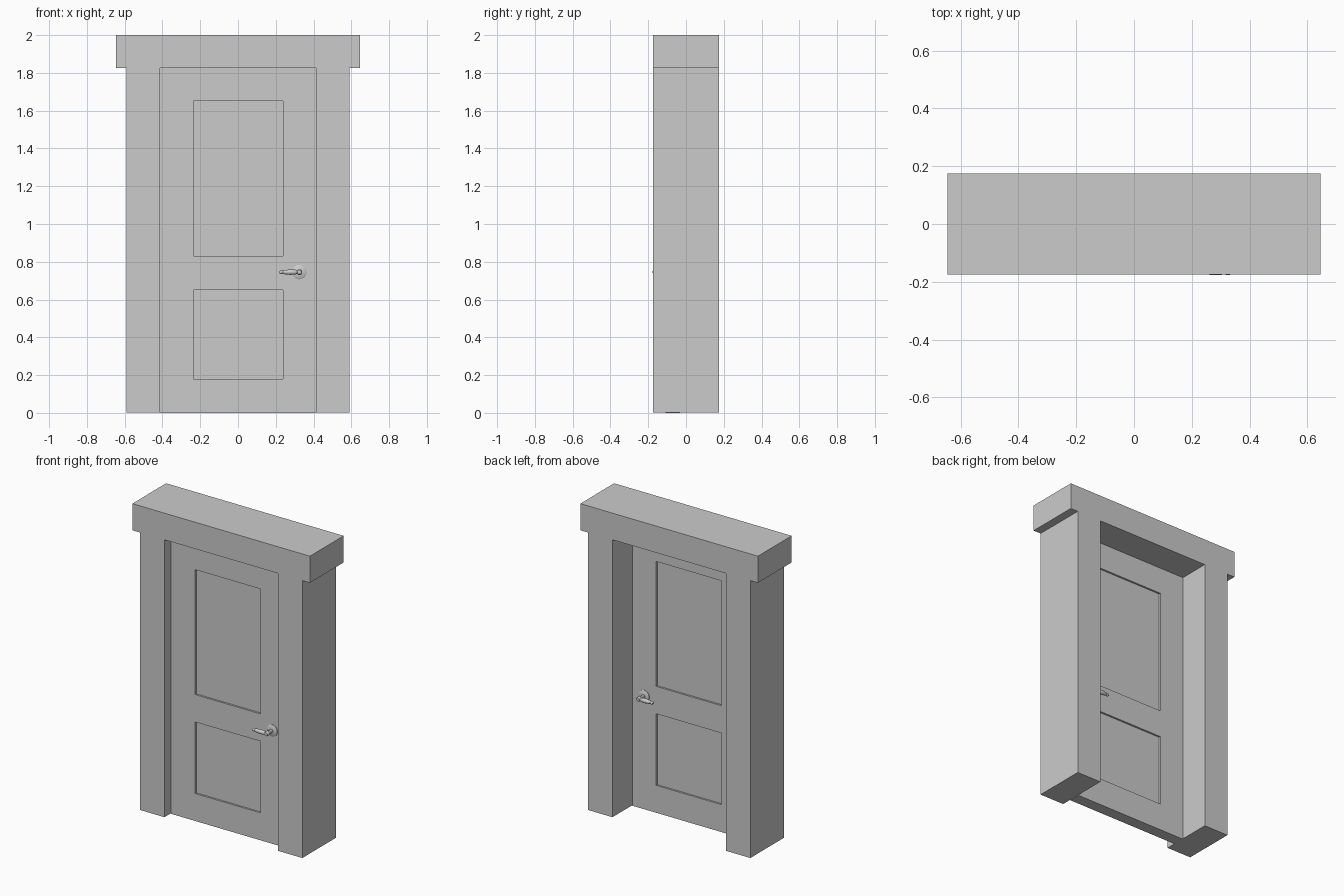
import bpy, bmesh, math
from mathutils import Matrix, Vector

if "Cube" in bpy.data.objects:
    bpy.data.objects.remove(bpy.data.objects["Cube"])


def add_object(name, bm):
    bmesh.ops.recalc_face_normals(bm, faces=bm.faces[:])
    mesh = bpy.data.meshes.new(name)
    bm.to_mesh(mesh)
    bm.free()
    obj = bpy.data.objects.new(name, mesh)
    bpy.context.collection.objects.link(obj)
    return obj


def box_bmesh(lo, hi):
    lo, hi = Vector(lo), Vector(hi)
    bm = bmesh.new()
    bmesh.ops.create_cube(bm, size=1, matrix=Matrix.Translation((lo + hi) / 2)
                          @ Matrix.Diagonal((*(hi - lo), 1)))
    return bm


def lathe(name, profile, origin, axis, steps=20):
    """Revolve (distance, radius) points around an axis through origin."""
    bm = bmesh.new()
    verts = [bm.verts.new((r, 0, d)) for d, r in profile]
    edges = [bm.edges.new(pair) for pair in zip(verts, verts[1:])]
    bmesh.ops.spin(bm, geom=verts + edges, cent=(0, 0, 0), axis=(0, 0, 1),
                   angle=math.tau, steps=steps, use_duplicate=False)
    bmesh.ops.remove_doubles(bm, verts=bm.verts[:], dist=1e-5)
    turn = Vector((0, 0, 1)).rotation_difference(Vector(axis)).to_matrix().to_4x4()
    bm.transform(Matrix.Translation(origin) @ turn)
    obj = add_object(name, bm)
    bpy.ops.object.select_all(action='DESELECT')
    obj.select_set(True)
    bpy.context.view_layer.objects.active = obj
    bpy.ops.object.shade_smooth_by_angle(angle=math.radians(40))
    return obj


DEPTH, TOP = 0.175, 1.825
DOOR_FRONT, DOOR_BACK = -0.108, -0.031

# Frame: two posts and the overhanging lintel
for side, x0, x1 in (("left", -0.59, -0.412), ("right", 0.412, 0.59)):
    add_object(f"{side}_post", box_bmesh((x0, -DEPTH, 0.003), (x1, DEPTH, TOP)))
add_object("lintel", box_bmesh((-0.645, -DEPTH, TOP), (0.645, DEPTH, 2.0)))

# Door leaf, cut into a grid so that two panels can be sunk on both faces
panel_x = (-0.235, 0.238)
panels_z = ((0.18, 0.65), (0.83, 1.65))
bm = box_bmesh((-0.412, DOOR_FRONT, 0), (0.412, DOOR_BACK, TOP))
cuts = [((x, 0, 0), (1, 0, 0)) for x in panel_x]
cuts += [((0, 0, z), (0, 0, 1)) for pair in panels_z for z in pair]
for point, normal in cuts:
    bmesh.ops.bisect_plane(bm, geom=bm.verts[:] + bm.edges[:] + bm.faces[:],
                           plane_co=point, plane_no=normal)
bm.normal_update()
panels = []
for f in bm.faces:
    c = f.calc_center_median()
    if (abs(f.normal.y) > 0.9 and panel_x[0] < c.x < panel_x[1]
            and any(a < c.z < b for a, b in panels_z)):
        panels.append(f)
bmesh.ops.inset_individual(bm, faces=panels, thickness=0, depth=-0.012)
add_object("door_leaf", bm)

# Lever handles on both faces: rose, stem and turned lever
HX, HZ, REACH = 0.325, 0.745, 0.055
rose = [(0, 0), (0, 0.038), (0.004, 0.038), (0.008, 0.032), (0.009, 0)]
stem = [(0, 0.011), (0.04, 0.011), (0.045, 0.015), (0.062, 0.015),
        (0.067, 0.011), (0.069, 0)]
lever = [(0, 0), (0, 0.009), (0.015, 0.009), (0.022, 0.013), (0.05, 0.014),
         (0.08, 0.011), (0.086, 0.008), (0.09, 0.010), (0.098, 0.010),
         (0.104, 0.006), (0.105, 0)]
for side, y, out in (("front", DOOR_FRONT, -1), ("back", DOOR_BACK, 1)):
    base = Vector((HX, y, HZ))
    lathe(f"{side}_handle_rose", rose, base, (0, out, 0), 28)
    lathe(f"{side}_handle_stem", stem, base, (0, out, 0), 16)
    lathe(f"{side}_handle_lever", lever, base + Vector((0, out * REACH, 0)),
          (-1, 0, 0), 16)
